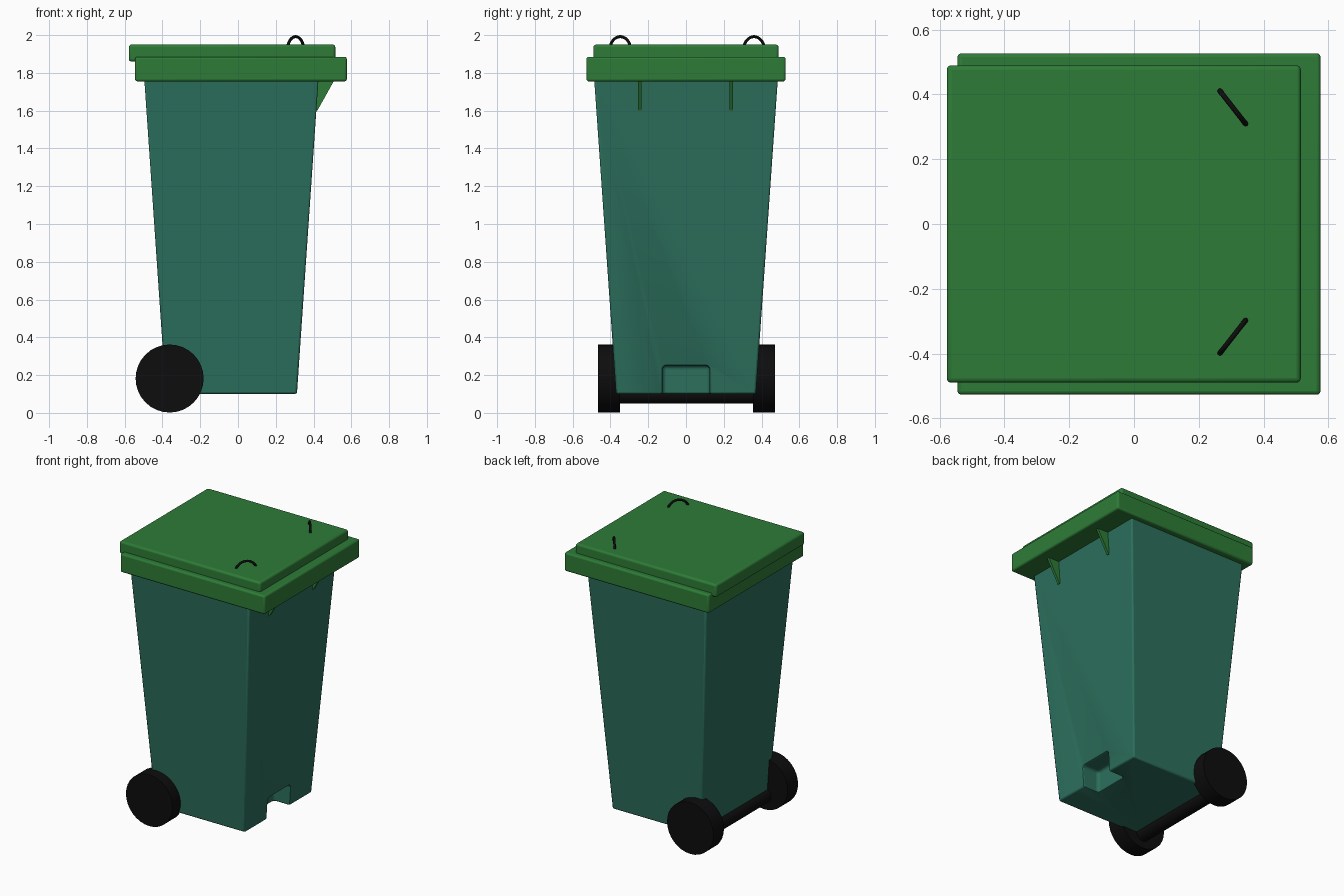
import bpy, bmesh, math
from mathutils import Matrix

if "Cube" in bpy.data.objects:
    bpy.data.objects.remove(bpy.data.objects["Cube"])


def material(name, rgb):
    m = bpy.data.materials.new(name)
    m.diffuse_color = (*rgb, 1)
    m.use_nodes = True
    m.node_tree.nodes["Principled BSDF"].inputs["Base Color"].default_value = m.diffuse_color
    return m


GREEN = material("lid_green", (0.027, 0.2, 0.038))
TEAL = material("body_teal", (0.025, 0.16, 0.108))
BLACK = material("black", (0.004, 0.004, 0.004))


def make(name, bm, mat, bevel=0, segments=3):
    bmesh.ops.recalc_face_normals(bm, faces=bm.faces)
    me = bpy.data.meshes.new(name)
    bm.to_mesh(me)
    bm.free()
    ob = bpy.data.objects.new(name, me)
    bpy.context.collection.objects.link(ob)
    if mat:
        me.materials.append(mat)
    if bevel:
        b = ob.modifiers.new("bevel", "BEVEL")
        b.width, b.segments, b.limit_method = bevel, segments, 'ANGLE'
    return ob


def smooth(ob):
    bpy.ops.object.select_all(action='DESELECT')
    ob.select_set(True)
    bpy.context.view_layer.objects.active = ob
    bpy.ops.object.shade_smooth_by_angle(angle=math.radians(35))


def frustum(x0, x1, y, z0, X0, X1, Y, z1):
    """Box whose bottom and top rectangles may differ."""
    bm = bmesh.new()
    lo = [bm.verts.new((a, b, z0)) for a, b in ((x0, -y), (x1, -y), (x1, y), (x0, y))]
    hi = [bm.verts.new((a, b, z1)) for a, b in ((X0, -Y), (X1, -Y), (X1, Y), (X0, Y))]
    bm.faces.new(lo)
    bm.faces.new(hi)
    for i in range(4):
        j = (i + 1) % 4
        bm.faces.new((lo[i], lo[j], hi[j], hi[i]))
    return bm


def box(x0, x1, y, z0, z1):
    return frustum(x0, x1, y, z0, x0, x1, y, z1)


def cylinder(x, y, z, r, length, sides):
    """Cylinder lying along y."""
    bm = bmesh.new()
    m = Matrix.Translation((x, y, z)) @ Matrix.Rotation(math.pi / 2, 4, 'X')
    bmesh.ops.create_cone(bm, cap_ends=True, segments=sides, radius1=r, radius2=r,
                          depth=length, matrix=m)
    return bm


# Tapered body with a foot notch cut in its +x side
body = make("body", frustum(-0.382, 0.312, 0.37, 0.10, -0.497, 0.427, 0.487, 1.78), TEAL)
notch = make("notch_cutter", box(0.19, 0.6, 0.125, -0.1, 0.25), None, 0.02)
notch.hide_render = True
notch.hide_set(True)
cut = body.modifiers.new("notch", "BOOLEAN")
cut.object, cut.operation, cut.solver = notch, 'DIFFERENCE', 'EXACT'
edge = body.modifiers.new("bevel", "BEVEL")
edge.width, edge.segments, edge.limit_method = 0.01, 2, 'ANGLE'
edge.angle_limit = math.radians(50)
smooth(body)

# Rim and lid
smooth(make("rim", box(-0.545, 0.576, 0.527, 1.755, 1.885), GREEN, 0.012))
smooth(make("lid", box(-0.578, 0.515, 0.49, 1.86, 1.95), GREEN, 0.014))

# Triangular ribs under the rim overhang
for side, y in (("left", -0.245), ("right", 0.24)):
    bm = bmesh.new()
    tri = bm.faces.new([bm.verts.new((x, y - 0.009, z)) for x, z in
                        ((0.40, 1.60), (0.42, 1.60), (0.512, 1.765), (0.40, 1.765))])
    ext = bmesh.ops.extrude_face_region(bm, geom=[tri])
    bmesh.ops.translate(bm, vec=(0, 0.018, 0),
                        verts=[v for v in ext["geom"] if isinstance(v, bmesh.types.BMVert)])
    make("rib_" + side, bm, GREEN)

# Wheels and axle
for side, y in (("left", -0.408), ("right", 0.412)):
    smooth(make("wheel_" + side, cylinder(-0.362, y, 0.182, 0.18, 0.116, 32), BLACK))
smooth(make("axle", cylinder(-0.365, 0, 0.10, 0.05, 0.76, 24), BLACK))

# Wire loop handles on the lid, angled toward the corners
for side, s, y in (("left", 1, -0.348), ("right", -1, 0.36)):
    cu = bpy.data.curves.new("handle_" + side, 'CURVE')
    cu.dimensions = '3D'
    cu.bevel_depth, cu.bevel_resolution = 0.008, 2
    cu.use_fill_caps = True
    sp = cu.splines.new('POLY')
    n = 17
    sp.points.add(n - 1)
    d = math.atan2(0.115 * s, 0.09)
    for i, p in enumerate(sp.points):
        a = math.pi * i / (n - 1)
        r = 0.069 * math.cos(a)
        p.co = (0.305 + r * math.cos(d), y + r * math.sin(d),
                1.925 + 0.067 * math.sin(a), 1)
    sp.use_smooth = True
    cu.materials.append(BLACK)
    bpy.context.collection.objects.link(bpy.data.objects.new("handle_" + side, cu))
